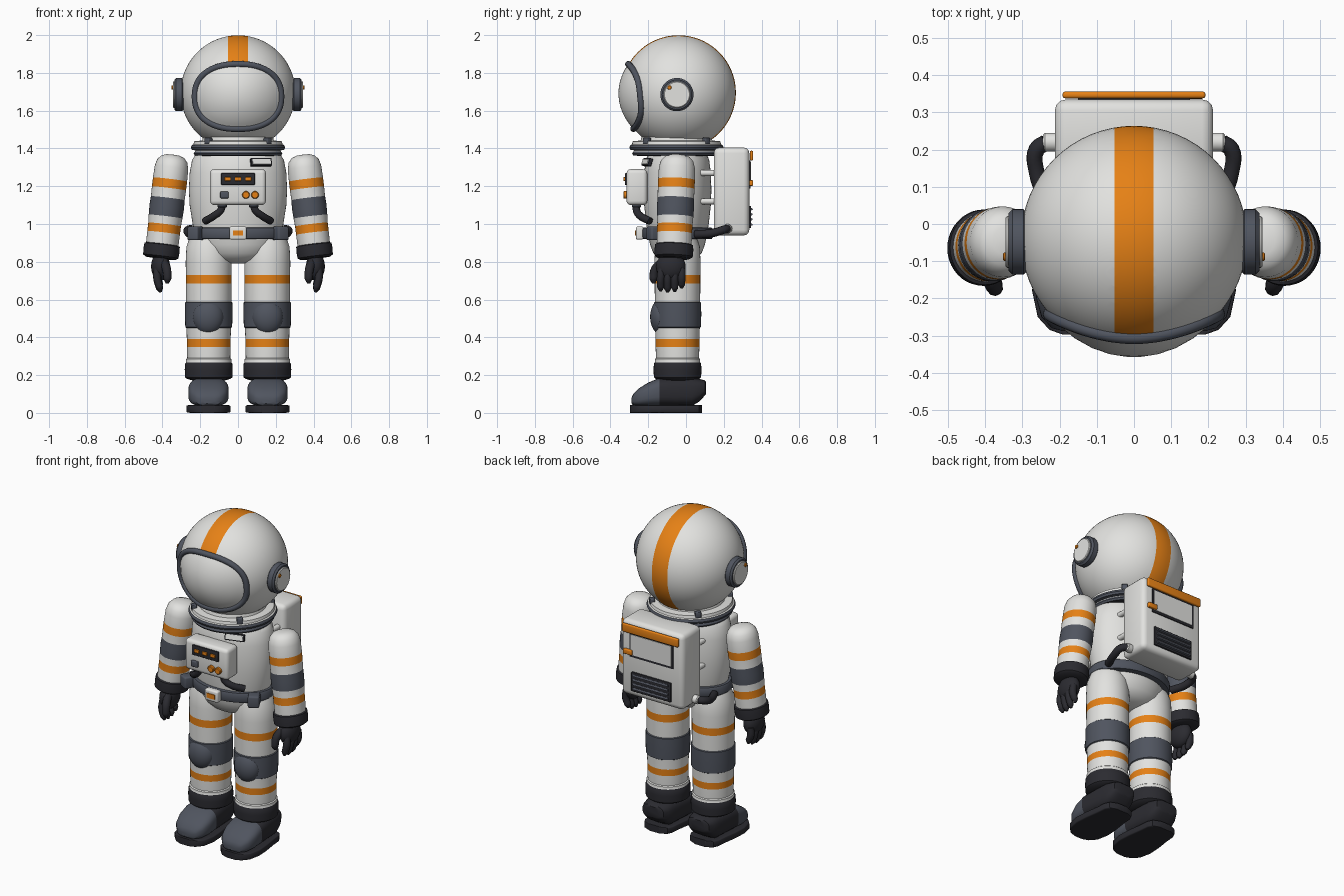
import bpy, bmesh, math
from mathutils import Euler, Matrix, Vector

old = bpy.data.objects.get("Cube")
if old:
    bpy.data.objects.remove(old, do_unlink=True)


def make_mat(name, rgb):
    m = bpy.data.materials.new(name)
    m.use_nodes = True
    m.diffuse_color = (*rgb, 1)
    m.node_tree.nodes["Principled BSDF"].inputs["Base Color"].default_value = (*rgb, 1)
    return m


MATS = [make_mat("suit_white", (0.76, 0.76, 0.74)),
        make_mat("bright_orange", (0.79, 0.22, 0.008)),
        make_mat("slate_grey", (0.08, 0.09, 0.115)),
        make_mat("dark_rubber", (0.024, 0.024, 0.03))]
WHITE, ORANGE, SLATE, DARK = range(4)
TAU = math.tau


def activate(ob):
    bpy.ops.object.select_all(action="DESELECT")
    ob.select_set(True)
    bpy.context.view_layer.objects.active = ob


def smooth(ob, angle=35):
    activate(ob)
    bpy.ops.object.shade_smooth_by_angle(angle=math.radians(angle))


def finish(name, bm, loc=(0, 0, 0), rot=(0, 0, 0)):
    bmesh.ops.recalc_face_normals(bm, faces=bm.faces[:])
    me = bpy.data.meshes.new(name)
    bm.to_mesh(me)
    bm.free()
    for m in MATS:
        me.materials.append(m)
    ob = bpy.data.objects.new(name, me)
    ob.location, ob.rotation_euler = loc, rot
    bpy.context.collection.objects.link(ob)
    smooth(ob)


def paint(bm, mat):
    for f in bm.faces:
        f.material_index = mat


def box(name, loc, size, mat, bevel=0.0, rot=(0, 0, 0)):
    bm = bmesh.new()
    bmesh.ops.create_cube(bm, size=1, matrix=Matrix.Diagonal((*size, 1)))
    if bevel:
        bmesh.ops.bevel(bm, geom=bm.edges[:], offset=bevel, segments=3, profile=0.5, affect="EDGES")
    paint(bm, mat)
    finish(name, bm, loc, rot)


def ball(name, loc, radii, mat):
    bm = bmesh.new()
    bmesh.ops.create_uvsphere(bm, u_segments=28, v_segments=16, radius=1,
                              matrix=Matrix.Diagonal((*radii, 1)))
    paint(bm, mat)
    finish(name, bm, loc)


def skin(bm, rings, mats):
    """Bridge closed rings of points and cap both ends."""
    vs = [[bm.verts.new(p) for p in ring] for ring in rings]
    n = len(vs[0])
    for a, b, m in zip(vs, vs[1:], mats):
        for j in range(n):
            bm.faces.new((a[j], a[(j + 1) % n], b[(j + 1) % n], b[j])).material_index = m
    bm.faces.new(vs[0]).material_index = mats[0]
    bm.faces.new(vs[-1]).material_index = mats[len(vs) - 2]


def lathe(name, profile, loc=(0, 0, 0), rot=(0, 0, 0), depth=1.0, n=40):
    """Profile of (radius, z, colour of the strip up to the next point)."""
    bm = bmesh.new()
    rings = [[(max(r, 0.002) * math.cos(TAU * j / n), max(r, 0.002) * depth * math.sin(TAU * j / n), z)
              for j in range(n)] for r, z, m in profile]
    skin(bm, rings, [p[2] for p in profile])
    finish(name, bm, loc, rot)


def disc(name, loc, r, h, mat, rot=(0, 0, 0)):
    e = min(r, h) * 0.2
    lathe(name, [(r - e, -h / 2, mat), (r, e - h / 2, mat), (r, h / 2 - e, mat),
                 (r - e, h / 2, mat)], loc, rot)


def power(c, p):
    return math.copysign(abs(c) ** (2 / p), c)


def loft(name, sections, mats, x, p, n=32):
    """Sections of (y, half width, bottom, top) with rounded-square outlines."""
    rings = [[(w * power(math.cos(TAU * j / n), p), y,
               (lo + hi) / 2 + (hi - lo) / 2 * power(math.sin(TAU * j / n), p)) for j in range(n)]
             for y, w, lo, hi in sections]
    bm = bmesh.new()
    skin(bm, rings, mats)
    finish(name, bm, (x, 0, 0))


def tube(name, pts, r, mat, closed=False, taper=None):
    cu = bpy.data.curves.new(name, "CURVE")
    ob = bpy.data.objects.new(name, cu)
    bpy.context.collection.objects.link(ob)
    cu.dimensions, cu.bevel_depth, cu.bevel_resolution = "3D", r, 3
    cu.use_fill_caps, cu.resolution_u = True, 5
    cu.materials.append(MATS[mat])
    sp = cu.splines.new("BEZIER")
    sp.bezier_points.add(len(pts) - 1)
    sp.use_cyclic_u = closed
    for i, (bp, co) in enumerate(zip(sp.bezier_points, pts)):
        bp.co = co
        bp.radius = taper[i] if taper else 1
    for bp in sp.bezier_points:
        bp.handle_left_type = bp.handle_right_type = "AUTO"
    activate(ob)
    bpy.ops.object.convert(target="MESH")
    smooth(bpy.context.object, 50)


# Helmet with painted centre stripe
HC, HR, STRIPE = (0, -0.04, 1.695), 0.304, 0.053
bm = bmesh.new()
bmesh.ops.create_uvsphere(bm, u_segments=64, v_segments=40, radius=HR)
for x in (-STRIPE, STRIPE):
    bmesh.ops.bisect_plane(bm, geom=bm.verts[:] + bm.edges[:] + bm.faces[:],
                           plane_co=(x, 0, 0), plane_no=(1, 0, 0))
for f in bm.faces:
    c = f.calc_center_median()
    f.material_index = ORANGE if abs(c.x) < STRIPE and (c.y > 0 or c.z > 0.15) else WHITE
finish("helmet", bm, HC)


# Visor dome and its rim, following the helmet surface
def visor_point(a, t, lift):
    x, z = 0.228 * t * power(math.cos(a), 2.3), 0.171 * t * power(math.sin(a), 2.3) - 0.02
    return (x, HC[1] - math.sqrt(HR * HR - x * x - z * z) - lift, HC[2] + z)


bm = bmesh.new()
skin(bm, [[visor_point(TAU * j / 48, t, 0.003 + 0.011 * (1 - t * t)) for j in range(48)]
          for t in (1, 0.85, 0.7, 0.5, 0.3, 0.1)], [WHITE] * 6)
finish("visor", bm)
tube("visor_rim", [visor_point(TAU * j / 40, 1, 0.002) for j in range(40)], 0.017, SLATE, True)

# Neck rings and clips
lathe("neck_ring", [(0.17, 1.36, DARK), (0.228, 1.362, SLATE), (0.235, 1.372, SLATE),
                    (0.228, 1.384, WHITE), (0.225, 1.39, SLATE), (0.244, 1.392, SLATE),
                    (0.25, 1.404, SLATE), (0.244, 1.418, WHITE), (0.236, 1.422, WHITE),
                    (0.232, 1.438, WHITE), (0.19, 1.442, WHITE), (0.185, 1.46, WHITE),
                    (0.15, 1.465, WHITE)], (0, -0.05, 0), n=56)
for i in range(4):
    a = TAU * (i + 0.5) / 4
    box("neck_clip", (0.222 * math.cos(a), -0.05 + 0.222 * math.sin(a), 1.44),
        (0.03, 0.035, 0.035), SLATE, 0.005, (0, 0, a))

# Torso, pelvis and belt
TORSO = [(0, 0.79), (0.08, 0.795), (0.14, 0.812), (0.185, 0.845), (0.21, 0.89), (0.225, 0.94),
         (0.24, 1.0), (0.256, 1.1), (0.26, 1.18), (0.256, 1.27), (0.243, 1.34), (0.22, 1.375),
         (0.17, 1.395), (0, 1.4)]
lathe("torso", [(r, z, WHITE) for r, z in TORSO], (0, -0.045, 0), depth=0.69, n=56)
lathe("belt", [(0.22, 0.92, SLATE), (0.25, 0.922, SLATE), (0.256, 0.93, SLATE), (0.256, 0.97, SLATE),
               (0.25, 0.98, SLATE), (0.22, 0.982, SLATE)], (0, -0.045, 0), depth=0.73, n=56)
box("belt_buckle", (0, -0.245, 0.952), (0.09, 0.04, 0.07), WHITE, 0.01)
box("buckle_inset", (0, -0.266, 0.952), (0.055, 0.008, 0.028), ORANGE)

# Chest control box and name plate
box("chest_box", (0, -0.26, 1.195), (0.296, 0.11, 0.19), WHITE, 0.022)
box("display_panel", (0, -0.317, 1.238), (0.178, 0.012, 0.062), DARK, 0.003)
for x in (-0.055, 0, 0.055):
    box("display_key", (x, -0.325, 1.238), (0.032, 0.012, 0.02), ORANGE, 0.003)
box("chest_switch", (-0.072, -0.32, 1.154), (0.044, 0.02, 0.036), SLATE, 0.005)
for x in (0.042, 0.09):
    disc("chest_button", (x, -0.32, 1.154), 0.02, 0.024, ORANGE, (math.pi / 2, 0, 0))
TILT, PLATE = Euler((-0.3, 0, 0.3)), Vector((0.122, -0.205, 1.327))
box("name_plate", PLATE, (0.115, 0.02, 0.042), DARK, 0.003, TILT)
box("name_plate_face", PLATE + TILT.to_matrix() @ Vector((0, -0.011, 0)),
    (0.1, 0.006, 0.029), WHITE, 0, TILT)

# Backpack
box("backpack", (0, 0.241, 1.172), (0.426, 0.188, 0.466), WHITE, 0.03)
box("backpack_bar", (0, 0.347, 1.362), (0.384, 0.018, 0.052), ORANGE, 0.007)
box("hatch_frame", (0, 0.336, 1.262), (0.3, 0.01, 0.15), DARK)
box("hatch", (0, 0.339, 1.264), (0.276, 0.01, 0.126), WHITE)
box("hatch_handle", (0.155, 0.346, 1.217), (0.06, 0.02, 0.03), ORANGE, 0.005)
box("vent", (0, 0.338, 1.037), (0.27, 0.014, 0.118), DARK, 0.003)
for i in range(4):
    box("vent_slat", (0, 0.346, 0.997 + 0.027 * i), (0.24, 0.012, 0.011), SLATE, 0, (0.4, 0, 0))

# Leg colour bands and boot outlines
LEG = [(0.1, 0.93, WHITE), (0.118, 0.88, WHITE), (0.122, 0.8, WHITE), (0.121, 0.73, ORANGE),
       (0.121, 0.685, WHITE), (0.12, 0.588, SLATE), (0.125, 0.584, SLATE), (0.126, 0.52, SLATE),
       (0.124, 0.454, SLATE), (0.118, 0.45, WHITE), (0.116, 0.39, ORANGE), (0.116, 0.35, WHITE),
       (0.114, 0.29, WHITE), (0.12, 0.285, WHITE), (0.12, 0.268, DARK), (0.125, 0.26, DARK),
       (0.127, 0.23, DARK), (0.125, 0.188, DARK), (0.115, 0.18, DARK), (0.08, 0.17, DARK)]
BOOT = [(-0.288, 0.035, 0.05, 0.08), (-0.28, 0.065, 0.04, 0.1), (-0.25, 0.093, 0.035, 0.13),
        (-0.2, 0.107, 0.035, 0.16), (-0.14, 0.107, 0.035, 0.186), (-0.05, 0.1, 0.035, 0.19),
        (0.03, 0.095, 0.035, 0.19), (0.07, 0.087, 0.06, 0.18), (0.1, 0.072, 0.092, 0.172),
        (0.106, 0.05, 0.1, 0.165)]
SOLE = [(y, w, 0, 0.042) for y, w in ((-0.297, 0.035), (-0.285, 0.07), (-0.25, 0.102), (-0.18, 0.117),
                                      (-0.1, 0.112), (-0.02, 0.1), (0.04, 0.095), (0.07, 0.08),
                                      (0.086, 0.04))]
# Arm colour bands, measured from the shoulder
ARM = [(0, 0.068, WHITE), (0.035, 0.066, WHITE), (0.062, 0.056, WHITE), (0.08, 0.034, WHITE),
       (0.089, 0, WHITE), (0.091, -0.065, ORANGE), (0.091, -0.113, WHITE), (0.09, -0.165, SLATE),
       (0.092, -0.21, SLATE), (0.09, -0.263, WHITE), (0.087, -0.305, ORANGE), (0.087, -0.35, WHITE),
       (0.086, -0.41, DARK), (0.094, -0.414, DARK), (0.096, -0.44, DARK), (0.094, -0.475, DARK),
       (0.08, -0.485, DARK), (0.03, -0.486, DARK)]

for s, side in ((1, "left_"), (-1, "right_")):
    # Earpiece
    turn = (0, s * math.pi / 2, 0)
    disc(side + "earpiece", (s * 0.312, -0.048, 1.685), 0.088, 0.05, SLATE, turn)
    disc(side + "earpiece_cap", (s * 0.335, -0.048, 1.685), 0.07, 0.02, WHITE, turn)
    disc(side + "earpiece_light", (s * 0.345, -0.088, 1.722), 0.011, 0.014, ORANGE, turn)
    # Arm and glove
    lathe(side + "arm", ARM, (s * 0.352, -0.048, 1.3), (-0.036, -s * 0.12, 0), 1.07)
    ball(side + "palm", (s * 0.41, -0.08, 0.775), (0.05, 0.078, 0.075), DARK)
    for i, low in enumerate((0.645, 0.638, 0.642, 0.66)):
        y = -0.134 + 0.037 * i
        tube(side + "finger", [(s * 0.425, y * 0.95, 0.765), (s * 0.428, y, 0.715),
                               (s * 0.415, y, low + 0.02), (s * 0.41, y, low)],
             0.021, DARK, taper=(1, 1, 0.9, 0.35))
    tube(side + "thumb", [(s * 0.395, -0.12, 0.8), (s * 0.378, -0.162, 0.76),
                          (s * 0.374, -0.172, 0.71), (s * 0.375, -0.17, 0.685)],
         0.024, DARK, taper=(1, 1, 0.9, 0.35))
    # Leg, knee pad and boot
    lathe(side + "leg", LEG, (s * 0.155, -0.045, 0))
    ball(side + "knee_pad", (s * 0.157, -0.13, 0.508), (0.082, 0.06, 0.094), SLATE)
    loft(side + "boot", BOOT, [SLATE] * 4 + [DARK] * 6, s * 0.156, 3)
    loft(side + "boot_sole", SOLE, [DARK] * 9, s * 0.157, 9)
    # Belt pouch, chest hose, backpack hose and mounts
    box(side + "belt_pouch", (s * 0.225, -0.165, 0.95), (0.065, 0.075, 0.072), SLATE, 0.01, (0, 0, s * 0.5))
    tube(side + "chest_hose", [(s * 0.083, -0.262, 1.11), (s * 0.09, -0.262, 1.075),
                               (s * 0.125, -0.245, 1.045), (s * 0.175, -0.19, 1.015)], 0.02, DARK)
    disc(side + "hose_collar", (s * 0.083, -0.262, 1.098), 0.025, 0.02, SLATE)
    disc(side + "pack_port", (s * 0.22, 0.22, 0.975), 0.025, 0.05, WHITE, turn)
    tube(side + "pack_hose", [(s * 0.235, 0.22, 0.975), (s * 0.262, 0.2, 0.97),
                              (s * 0.262, 0.14, 0.952), (s * 0.23, 0.05, 0.945)], 0.022, DARK)
    for z in (1.12, 1.27):
        disc(side + "pack_mount", (s * 0.17, 0.115, z), 0.016, 0.1, WHITE, (math.pi / 2, 0, 0))
